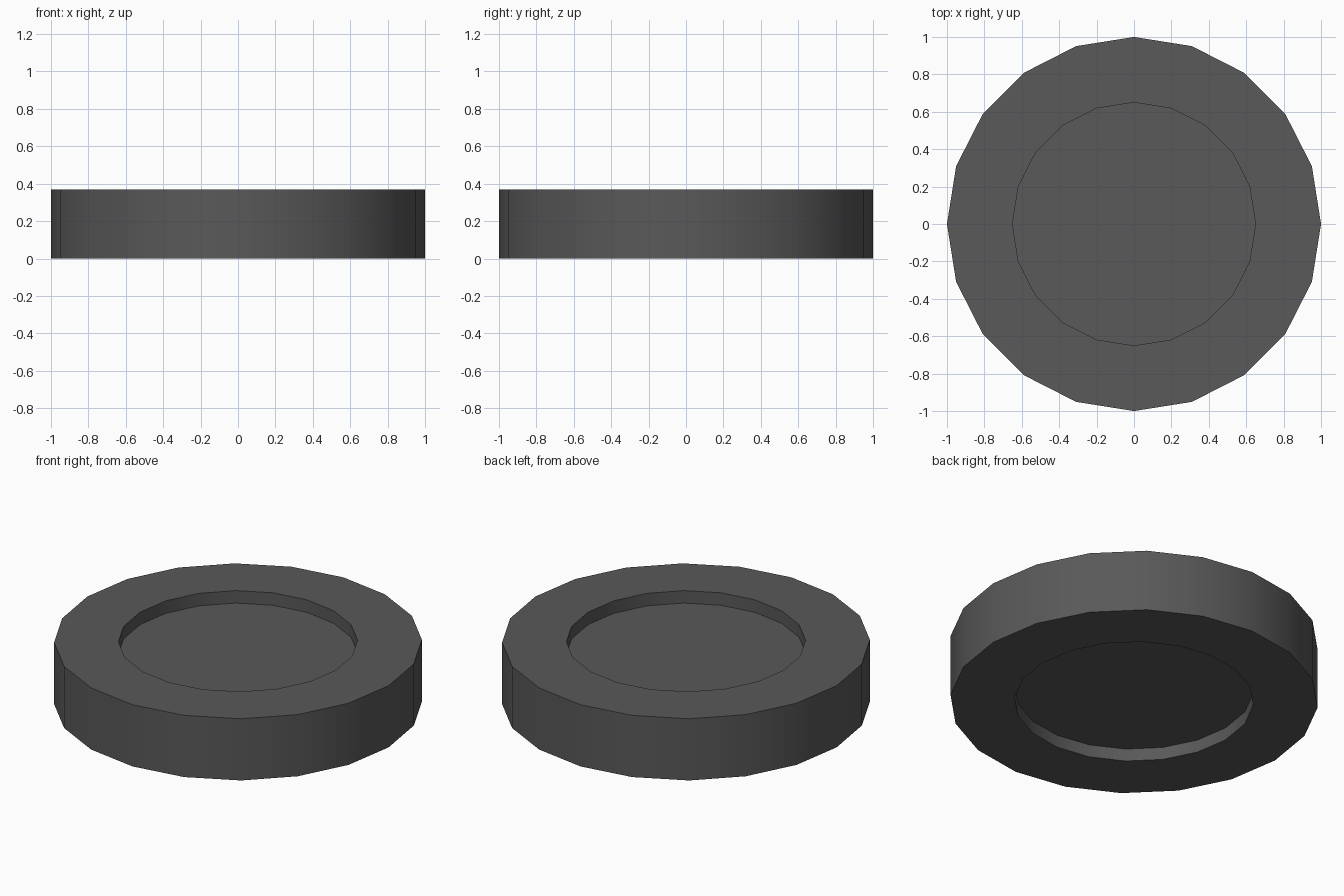
import bpy, bmesh, math

if "Cube" in bpy.data.objects:
    bpy.data.objects.remove(bpy.data.objects["Cube"])

SIDES, R_OUT, R_IN, HEIGHT, DEPTH = 20, 1.0, 0.65, 0.37, 0.075

# Profile (radius, z): from the lower recess rim out around to the upper one
profile = [(R_IN, DEPTH), (R_IN, 0), (R_OUT, 0),
           (R_OUT, HEIGHT), (R_IN, HEIGHT), (R_IN, HEIGHT - DEPTH)]

bm = bmesh.new()
rings = []
for r, z in profile:
    rings.append([bm.verts.new((r * math.cos(2 * math.pi * i / SIDES),
                                r * math.sin(2 * math.pi * i / SIDES), z))
                  for i in range(SIDES)])

# Walls and annular faces between neighbouring rings
for a, b in zip(rings, rings[1:]):
    for i in range(SIDES):
        j = (i + 1) % SIDES
        bm.faces.new((a[i], a[j], b[j], b[i]))

# Recess floors
bm.faces.new(rings[0][::-1])
bm.faces.new(rings[-1])
bmesh.ops.recalc_face_normals(bm, faces=bm.faces[:])

mesh = bpy.data.meshes.new("recessed_disc")
bm.to_mesh(mesh)
bm.free()
disc = bpy.data.objects.new("recessed_disc", mesh)
bpy.context.collection.objects.link(disc)

# Dark rubber colour
mat = bpy.data.materials.new("dark_rubber")
mat.diffuse_color = (0.1, 0.1, 0.1, 1)
mat.use_nodes = True
mat.node_tree.nodes["Principled BSDF"].inputs["Base Color"].default_value = mat.diffuse_color
mesh.materials.append(mat)

# Smooth round walls, sharp rims
bpy.context.view_layer.objects.active = disc
disc.select_set(True)
bpy.ops.object.shade_smooth_by_angle(angle=math.radians(30))
